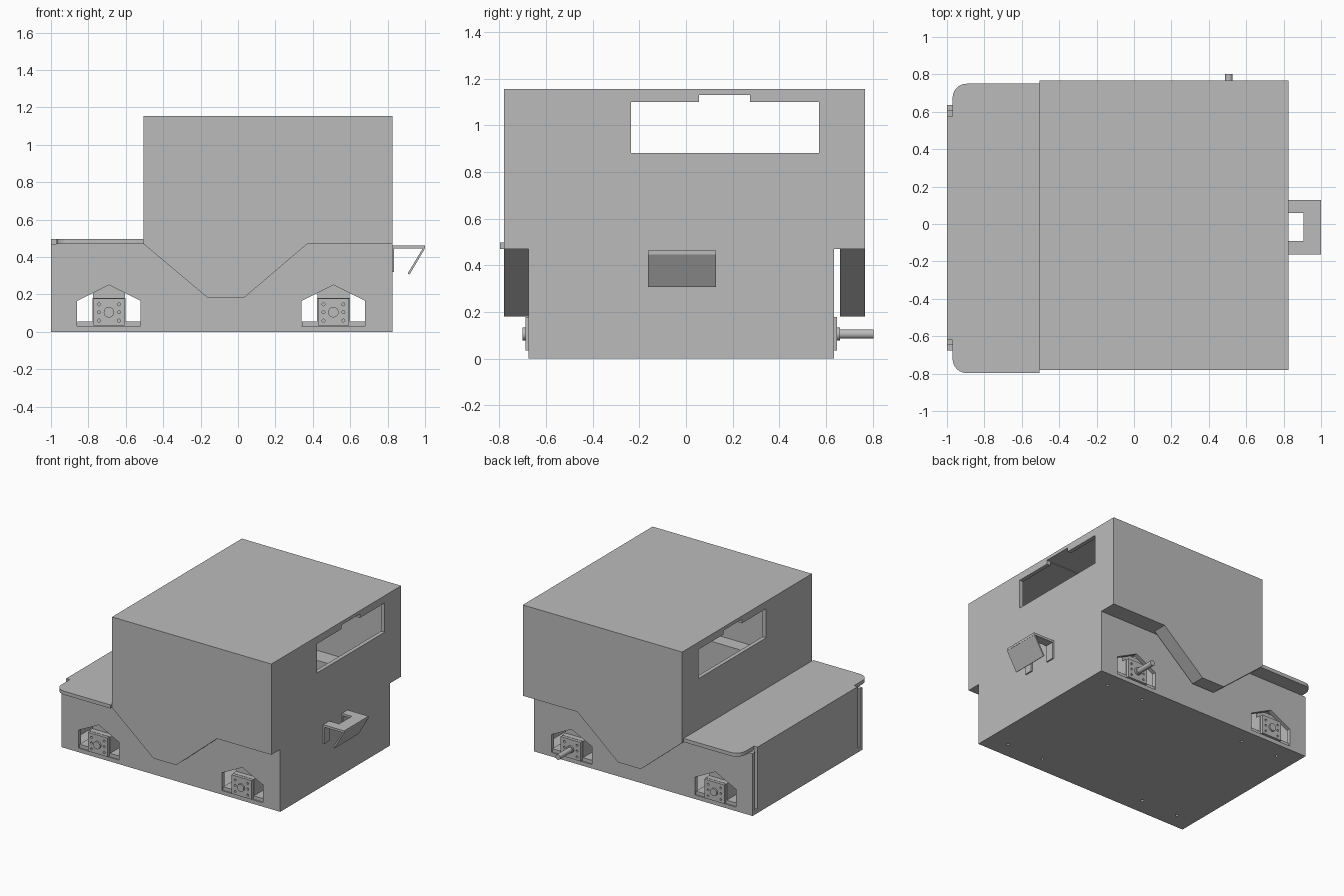
import bpy, bmesh, math
from mathutils import Vector

cube = bpy.data.objects.get("Cube")
if cube:
    bpy.data.objects.remove(cube, do_unlink=True)

grey = bpy.data.materials.new("plain grey")
grey.use_nodes = True
COLOUR = (0.5, 0.5, 0.5, 1)
grey.diffuse_color = COLOUR
grey.node_tree.nodes["Principled BSDF"].inputs["Base Color"].default_value = COLOUR


def prism(name, points, axis, start, end):
    """Extrude a 2D outline along an axis; outline uses the other two axes in order."""
    def place(p, d):
        return {"x": (d, p[0], p[1]), "y": (p[0], d, p[1]), "z": (p[0], p[1], d)}[axis]
    bm = bmesh.new()
    face = bm.faces.new([bm.verts.new(place(p, start)) for p in points])
    made = bmesh.ops.extrude_face_region(bm, geom=[face])["geom"]
    move = Vector(place((0, 0), end - start))
    bmesh.ops.translate(bm, vec=move, verts=[v for v in made if isinstance(v, bmesh.types.BMVert)])
    bmesh.ops.recalc_face_normals(bm, faces=bm.faces)
    mesh = bpy.data.meshes.new(name)
    bm.to_mesh(mesh)
    bm.free()
    mesh.materials.append(grey)
    obj = bpy.data.objects.new(name, mesh)
    bpy.context.scene.collection.objects.link(obj)
    return obj


def box(name, x0, x1, y0, y1, z0, z1):
    return prism(name, [(x0, y0), (x1, y0), (x1, y1), (x0, y1)], "z", z0, z1)


def rod(name, a, b, radius, axis, start, end, sides=24):
    ring = [(a + radius * math.cos(math.tau * i / sides),
             b + radius * math.sin(math.tau * i / sides)) for i in range(sides)]
    obj = prism(name, ring, axis, start, end)
    if sides > 12:
        for poly in obj.data.polygons:
            poly.use_smooth = len(poly.vertices) == 4
    return obj


def cut(target, cutters):
    for cutter in cutters:
        cutter.hide_render = True
        mod = target.modifiers.new("cut", "BOOLEAN")
        mod.operation, mod.solver, mod.object = "DIFFERENCE", "EXACT", cutter
    bpy.context.view_layer.update()
    graph = bpy.context.evaluated_depsgraph_get()
    mesh = bpy.data.meshes.new_from_object(target.evaluated_get(graph))
    target.modifiers.clear()
    target.data = mesh
    for cutter in cutters:
        bpy.data.objects.remove(cutter, do_unlink=True)


WALL = 0.03
BACK, FRONT = 0.635, -0.675       # lower body sides
COVER_BACK, COVER_FRONT = 0.767, -0.78
LEFT, STEP, END = 0.825, -0.505, -1.0
AXLES = (-0.69, 0.51)

# Lower body: open tray with house-shaped arches, corner slots and screw holes
body = box("lower_body", END, LEFT, FRONT, BACK, 0, 0.47)
cutters = [box("cavity", END + WALL, LEFT - WALL, FRONT + WALL, BACK - WALL, WALL, 0.6)]
for ax in AXLES:
    arch = [(ax - 0.17, WALL), (ax + 0.17, WALL), (ax + 0.17, 0.165), (ax, 0.25), (ax - 0.17, 0.165)]
    cutters.append(prism("arch", arch, "y", -0.9, 0.9))
    for dx in (-0.155, 0.155):
        for y in (-0.55, 0.51):
            cutters.append(rod("screw_hole", ax + dx, y, 0.011, "z", -0.1, 0.02, 12))
for y0, y1 in ((-0.645, -0.62), (0.575, 0.605)):
    cutters.append(box("slot", END - 0.1, END + WALL + 0.005, y0, y1, WALL, 0.6))
cut(body, cutters)

# Rounded deck on the low end
RADIUS = 0.075


def corner(cy, a0):
    return [(-0.97 + RADIUS + RADIUS * math.cos(math.radians(a0 + 15 * i)),
             cy + RADIUS * math.sin(math.radians(a0 + 15 * i))) for i in range(7)]


deck = [(STEP, 0.75)] + corner(0.75 - RADIUS, 90)
deck += [(-0.97, 0.575), (END, 0.575), (END, -0.62), (-0.97, -0.62)]
deck += corner(-0.797 + RADIUS, 180) + [(STEP, -0.797)]
prism("low_deck", deck, "z", 0.47, 0.497)

# Tall cover: hollow shell with a notched window through both ends
cover = box("tall_cover", STEP, LEFT, COVER_FRONT, COVER_BACK, 0.47, 1.155)
window = [(-0.235, 0.88), (0.57, 0.88), (0.57, 1.1), (0.275, 1.1), (0.275, 1.13),
          (0.055, 1.13), (0.055, 1.1), (-0.235, 1.1)]
cut(cover, [
    box("hollow", STEP + WALL, LEFT - WALL, COVER_FRONT + WALL, COVER_BACK - WALL, 0.497, 1.125),
    box("open_base", STEP + WALL, LEFT - WALL, FRONT + WALL, BACK - WALL, 0.4, 0.6),
    prism("window", window, "x", -2, 2)])

# Tapered side skirts hanging from the cover
skirt = [(STEP, 0.47), (-0.16, 0.18), (0.03, 0.18), (0.37, 0.47)]
prism("front_skirt", skirt, "y", COVER_FRONT, FRONT)
prism("back_skirt", skirt, "y", 0.66, COVER_BACK)

# Motors, one in each arch
for ax in AXLES:
    for side, face, out in (("front", FRONT, -1), ("back", BACK, 1)):
        tag = side + ("_left" if ax > 0 else "_right")

        def part(name, x0, x1, depth0, depth1, z0, z1):
            ys = sorted((face + out * depth0, face + out * depth1))
            return box(tag + name, ax + x0, ax + x1, ys[0], ys[1], z0, z1)

        part("_motor", -0.088, 0.088, -0.3, -0.01, WALL, 0.18)
        part("_motor_bracket", -0.085, 0.085, -0.25, -0.05, 0.18, 0.25)
        for s in (-1, 1):
            x0, x1 = sorted((s * 0.088, s * 0.168))
            part("_motor_foot", x0, x1, -0.25, -0.01, WALL, 0.056)
        plate = part("_motor_plate", -0.083, 0.083, -0.01, 0.012, 0.035, 0.178)
        spots = [(s * 0.053, dz) for s in (-1, 1) for dz in (-0.045, 0, 0.042)]
        cut(plate, [rod("bolt_hole", ax + dx, 0.105 + dz, 0.008, "y", face - 0.1, face + 0.1, 12)
                    for dx, dz in spots])
        rod(tag + "_hub", ax, 0.105, 0.028, "y", face, face + out * 0.025)

# Single drive shaft at the back
rod("drive_shaft", 0.507, 0.105, 0.02, "y", BACK, 0.803)

# Bracket on the left end: slotted shelf, wall legs and a slanted flap
shelf = box("bracket_shelf", LEFT, 1.0, -0.163, 0.128, 0.445, 0.462)
cut(shelf, [box("shelf_hole", LEFT - 0.1, 0.907, -0.09, 0.06, 0.4, 0.5)])
for y0, y1 in ((-0.163, -0.1), (0.06, 0.128)):
    box("bracket_leg", LEFT, LEFT + 0.01, y0, y1, 0.32, 0.462)
flap = [(1.0, 0.447), (0.988, 0.447), (0.907, 0.312), (0.917, 0.306)]
prism("bracket_flap", flap, "y", -0.163, 0.128)
